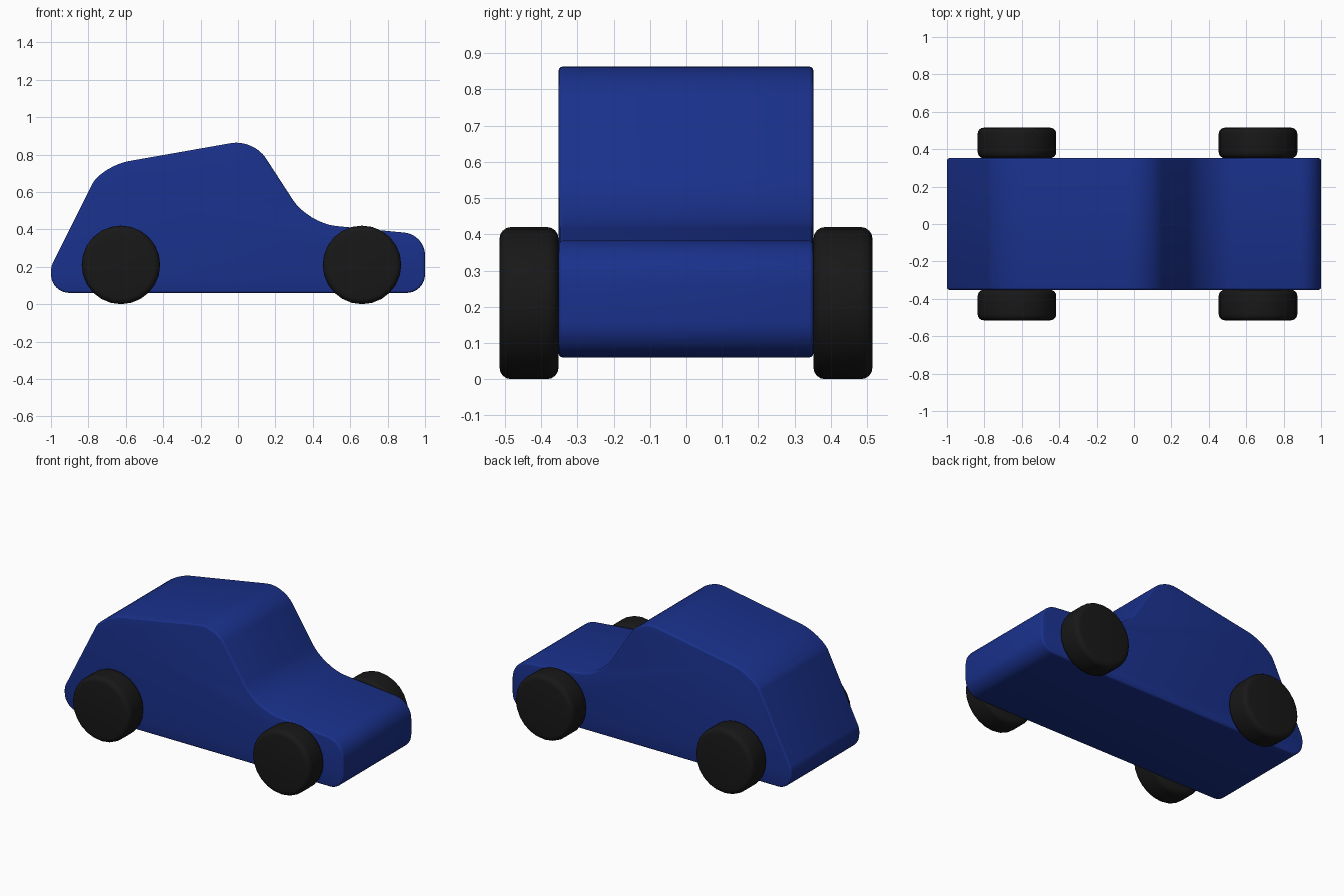
import bpy, bmesh, math
from mathutils import Vector

if "Cube" in bpy.data.objects:
    bpy.data.objects.remove(bpy.data.objects["Cube"])

HALF_WIDTH = 0.352
WHEEL_R, WHEEL_W, WHEEL_Y = 0.21, 0.163, 0.4335


def material(name, color):
    m = bpy.data.materials.new(name)
    m.diffuse_color = (*color, 1)
    m.use_nodes = True
    m.node_tree.nodes["Principled BSDF"].inputs["Base Color"].default_value = m.diffuse_color
    return m


def rounded(corners, steps=8):
    """Round each (x, z, cut) corner with a quadratic curve."""
    pts = []
    for i, (x, z, d) in enumerate(corners):
        c = Vector((x, z))
        a = Vector(corners[i - 1][:2])
        b = Vector(corners[(i + 1) % len(corners)][:2])
        p, q = c + (a - c).normalized() * d, c + (b - c).normalized() * d
        # pull the control handles so right-angle corners become near-circular arcs
        h1, h2 = p.lerp(c, 0.56), q.lerp(c, 0.56)
        for s in range(steps + 1):
            t = s / steps
            u = 1 - t
            pts.append(p * u**3 + h1 * 3 * u * u * t + h2 * 3 * u * t * t + q * t**3)
    return pts


def finish(name, bm, mat, bevel, angle):
    bmesh.ops.recalc_face_normals(bm, faces=bm.faces)
    me = bpy.data.meshes.new(name)
    bm.to_mesh(me)
    bm.free()
    me.materials.append(mat)
    ob = bpy.data.objects.new(name, me)
    bpy.context.collection.objects.link(ob)
    mod = ob.modifiers.new("edge_rounding", 'BEVEL')
    mod.width, mod.segments = bevel
    mod.limit_method, mod.angle_limit = 'ANGLE', math.radians(60)
    bpy.ops.object.select_all(action='DESELECT')
    ob.select_set(True)
    bpy.context.view_layer.objects.active = ob
    bpy.ops.object.modifier_apply(modifier=mod.name)
    bpy.ops.object.shade_smooth_by_angle(angle=math.radians(angle))
    return ob


blue = material("body_blue", (0.01, 0.03, 0.26))
black = material("tyre_black", (0.009, 0.009, 0.009))

# Body: side profile extruded across the width
profile = rounded([
    (-1.0, 0.20, 0.02), (-1.0, 0.06, 0.10), (1.0, 0.06, 0.10), (1.0, 0.372, 0.11),
    (0.375, 0.432, 0.15), (0.083, 0.882, 0.12), (-0.685, 0.747, 0.10), (-0.77, 0.66, 0.015)])
bm = bmesh.new()
face = bm.faces.new([bm.verts.new((p.x, -HALF_WIDTH, p.y)) for p in profile])
ext = bmesh.ops.extrude_face_region(bm, geom=[face])
verts = [g for g in ext["geom"] if isinstance(g, bmesh.types.BMVert)]
bmesh.ops.translate(bm, verts=verts, vec=(0, 2 * HALF_WIDTH, 0))
if face.is_valid and len(bm.faces) == len(profile) + 1:
    bm.faces.new([v for v in face.verts])
finish("car_body", bm, blue, (0.012, 3), 40)

# Wheels: rounded cylinders, one per corner
for end, x in (("rear", -0.626), ("front", 0.663)):
    for side, s in (("right", -1), ("left", 1)):
        bm = bmesh.new()
        bmesh.ops.create_cone(bm, cap_ends=True, segments=24, radius1=WHEEL_R,
                              radius2=WHEEL_R, depth=WHEEL_W)
        wheel = finish(f"{end}_{side}_wheel", bm, black, (0.032, 4), 40)
        wheel.location = (x, s * WHEEL_Y, WHEEL_R)
        wheel.rotation_euler.x = math.pi / 2
